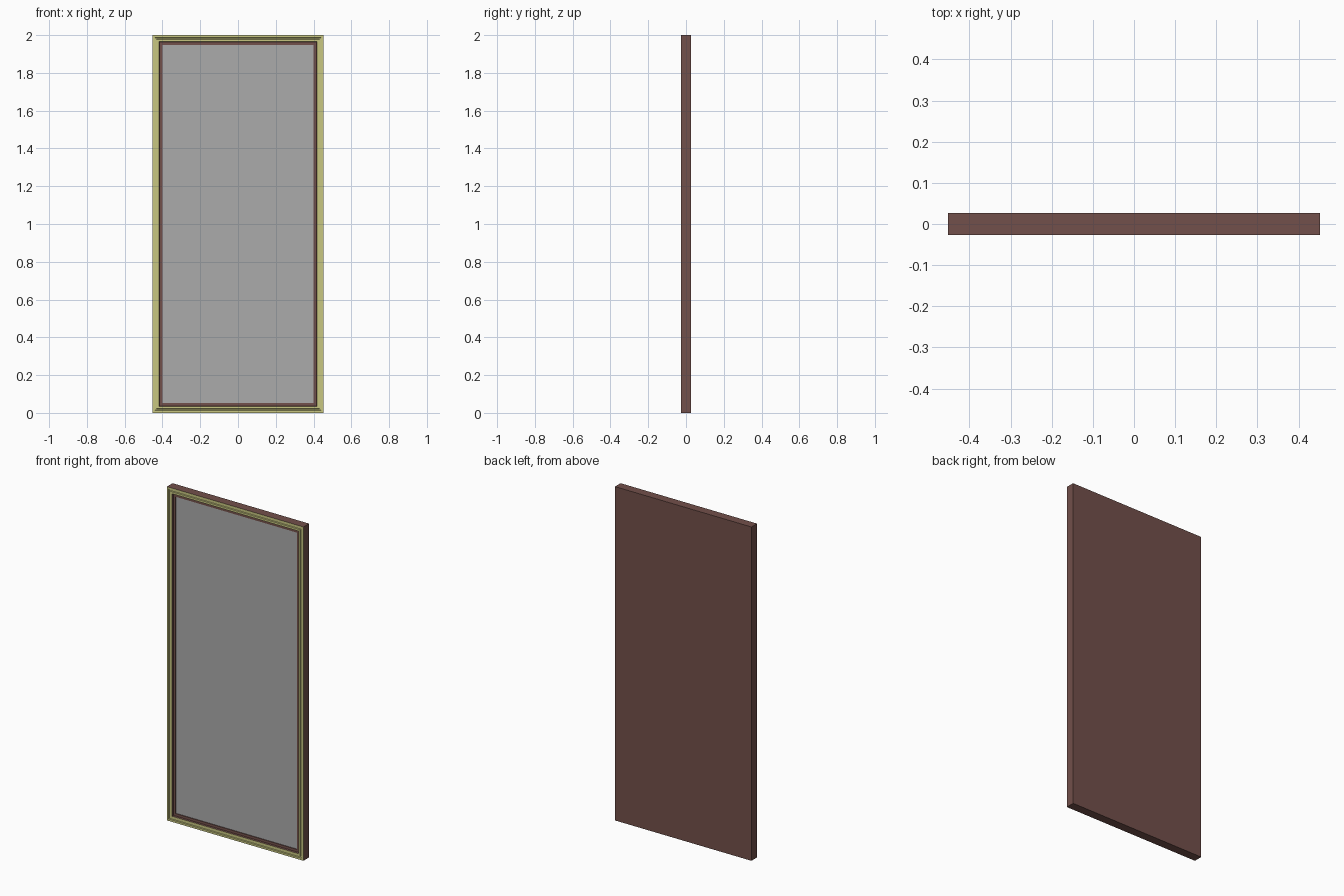
import bpy, bmesh

if "Cube" in bpy.data.objects:
    bpy.data.objects.remove(bpy.data.objects["Cube"])

W, H, D = 0.4525, 2.0, 0.0265   # half width, height, half depth


def material(name, rgb):
    m = bpy.data.materials.new(name)
    m.diffuse_color = (*rgb, 1)
    m.use_nodes = True
    m.node_tree.nodes["Principled BSDF"].inputs["Base Color"].default_value = m.diffuse_color
    return m


brown = material("brown wood", (0.17, 0.08, 0.069))
gold = material("pale gold", (0.58, 0.57, 0.22))
silver = material("mirror grey", (0.41, 0.41, 0.41))


def ring(bm, inset, y):
    x, lo, hi = W - inset, inset, H - inset
    return [bm.verts.new((a, y, b)) for a, b in ((-x, lo), (x, lo), (x, hi), (-x, hi))]


def finish(bm, name, mats):
    bmesh.ops.recalc_face_normals(bm, faces=bm.faces)
    me = bpy.data.meshes.new(name)
    bm.to_mesh(me)
    bm.free()
    for m in mats:
        me.materials.append(m)
    ob = bpy.data.objects.new(name, me)
    bpy.context.collection.objects.link(ob)
    return ob


# Frame: mitred rings (inset, depth, colour of the band leading to the next ring)
profile = [(0, D, 0), (0, -D, 1), (0.012, -D, 1), (0.014, -0.021, 1),
           (0.020, -0.021, 1), (0.022, -D, 1), (0.034, -D, 0),
           (0.036, -0.017, 0), (0.051, -0.017, 0), (0.051, -0.010, 0)]
bm = bmesh.new()
rings = [ring(bm, i, y) for i, y, c in profile]
for k in range(len(rings) - 1):
    a, b = rings[k], rings[k + 1]
    for j in range(4):
        n = (j + 1) % 4
        f = bm.faces.new((a[j], a[n], b[n], b[j]))
        f.material_index = profile[k][2]
bm.faces.new(rings[0])          # back board
bm.faces.new(rings[-1])         # board behind the glass
finish(bm, "mirror_frame", [brown, gold])

# Mirror glass, a thin plate in the recess
bm = bmesh.new()
back, front = ring(bm, 0.0515, -0.0105), ring(bm, 0.0515, -0.0135)
for j in range(4):
    n = (j + 1) % 4
    bm.faces.new((back[j], back[n], front[n], front[j]))
bm.faces.new(back)
bm.faces.new(front)
finish(bm, "mirror_glass", [silver])
